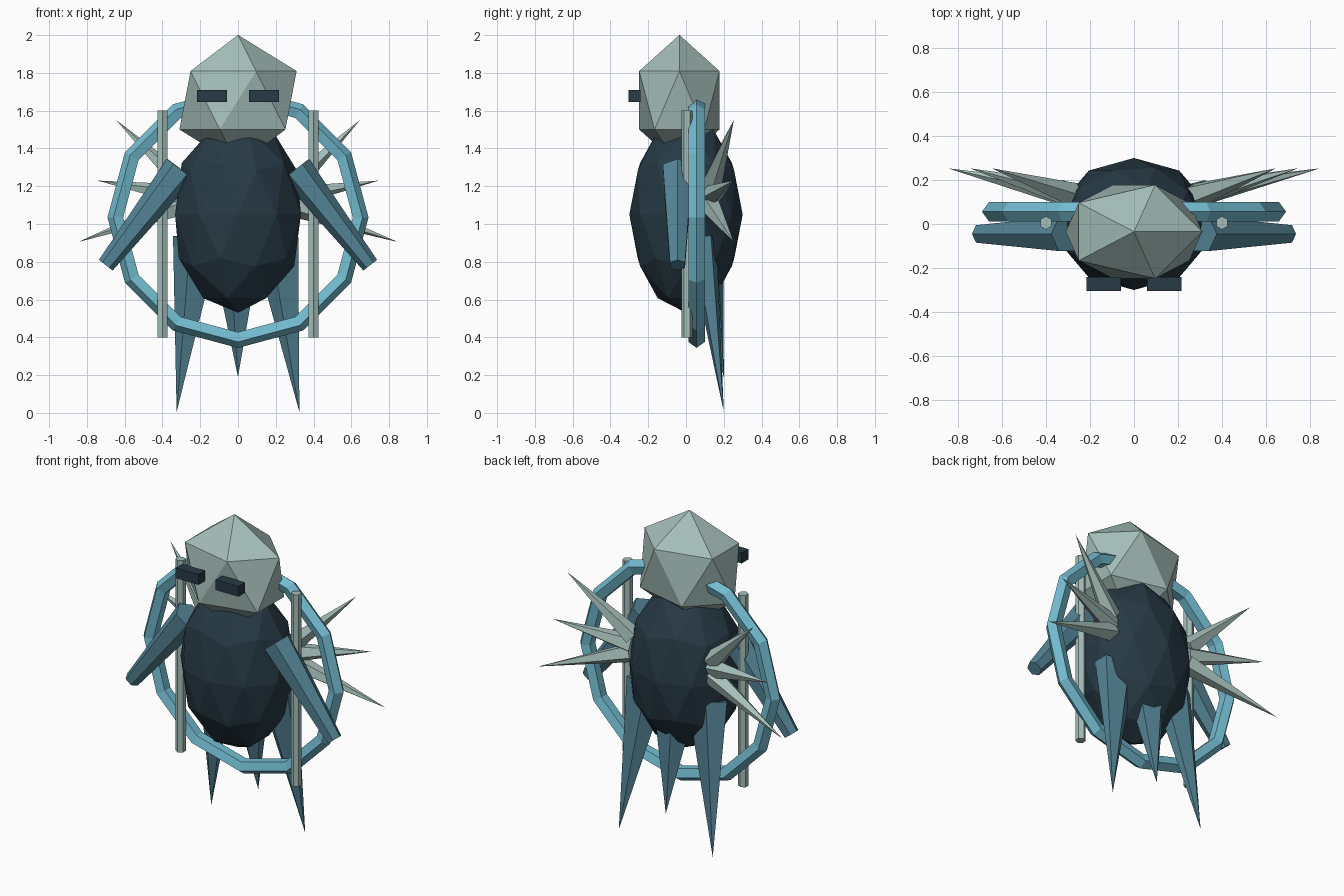
import bpy, bmesh, math
from mathutils import Vector, Matrix

if "Cube" in bpy.data.objects:
    bpy.data.objects.remove(bpy.data.objects["Cube"])


def material(name, rgb):
    m = bpy.data.materials.new(name)
    m.diffuse_color = (*rgb, 1)
    m.use_nodes = True
    m.node_tree.nodes["Principled BSDF"].inputs["Base Color"].default_value = m.diffuse_color
    return m


DARK = material("dark_navy", (0.02, 0.042, 0.06))
BONE = material("pale_bone", (0.38, 0.52, 0.49))
SLATE = material("slate_blue", (0.09, 0.235, 0.31))
SKY = material("sky_blue", (0.17, 0.50, 0.63))


def finish(name, bm, mat):
    bmesh.ops.recalc_face_normals(bm, faces=bm.faces)
    me = bpy.data.meshes.new(name)
    bm.to_mesh(me)
    bm.free()
    me.materials.append(mat)
    ob = bpy.data.objects.new(name, me)
    bpy.context.collection.objects.link(ob)
    return ob


def ico(name, center, radii, subdivisions, mat):
    bm = bmesh.new()
    bmesh.ops.create_icosphere(
        bm, subdivisions=subdivisions, radius=1,
        matrix=Matrix.Translation(center) @ Matrix.Diagonal((*radii, 1)))
    return finish(name, bm, mat)


def taper(name, start, end, r0, r1, sides, mat, flat=1.0):
    """Cone or prism between two points; flat squeezes its depth in y."""
    a, b = Vector(start), Vector(end)
    w = (b - a).normalized()
    u = Vector((0, 1, 0)).cross(w).normalized()
    v = w.cross(u)
    bm = bmesh.new()

    def ring(c, r):
        return [bm.verts.new(c + r * (math.cos(t) * u + flat * math.sin(t) * v))
                for t in (2 * math.pi * i / sides for i in range(sides))]

    low = ring(a, r0)
    bm.faces.new(low)
    if r1 > 0:
        top = ring(b, r1)
        bm.faces.new(top)
    else:
        top = [bm.verts.new(b)] * sides
    for i in range(sides):
        j = (i + 1) % sides
        quad = [low[i], low[j], top[j]]
        if r1 > 0:
            quad.append(top[i])
        bm.faces.new(quad)
    return finish(name, bm, mat)


# Faceted body and head
ico("body", (0, 0, 1.05), (0.35, 0.30, 0.52), 2, DARK)
ico("head", (0, -0.035, 1.655), (0.347, 0.25, 0.346), 1, BONE)

# Ring standing behind the body
bm = bmesh.new()
MAJOR, MINOR = 12, 5
loops = []
for i in range(MAJOR):
    a = 2 * math.pi * i / MAJOR
    loop = []
    for k in range(MINOR):
        b = 2 * math.pi * k / MINOR
        r = 0.645 + 0.046 * math.cos(b)
        loop.append(bm.verts.new((r * math.cos(a), 0.056 + 0.046 * math.sin(b),
                                  1.035 + r * math.sin(a))))
    loops.append(loop)
for i in range(MAJOR):
    p, q = loops[i], loops[(i + 1) % MAJOR]
    for k in range(MINOR):
        m = (k + 1) % MINOR
        bm.faces.new((p[k], p[m], q[m], q[k]))
finish("ring", bm, SKY)

# Parts paired left and right
for side, s in (("left", -1), ("right", 1)):
    # Block eye
    bm = bmesh.new()
    bmesh.ops.create_cube(bm, size=1, matrix=Matrix.Translation(
        (s * 0.138, -0.273, 1.678)) @ Matrix.Diagonal((0.158, 0.065, 0.065, 1)))
    finish(f"eye_{side}", bm, DARK)
    # Vertical rod
    bm = bmesh.new()
    bmesh.ops.create_cone(
        bm, cap_ends=True, segments=6, radius1=0.03, radius2=0.03, depth=1.2,
        matrix=Matrix.Translation((s * 0.4, 0.005, 1.0)) @ Matrix.Rotation(math.pi / 6, 4, 'Z')
        @ Matrix.Rotation(math.pi / 6, 4, 'Z').inverted())
    finish(f"rod_{side}", bm, BONE)
    # Tapered arm
    taper(f"arm_{side}", (s * 0.305, -0.045, 1.29), (s * 0.70, -0.045, 0.782),
          0.09, 0.046, 6, SLATE)
    # Long tail spike
    taper(f"tail_spike_{side}", (s * 0.21, 0.085, 0.92), (s * 0.325, 0.2, 0.005),
          0.135, 0, 5, SLATE, 0.6)
    # Fan of three back quills
    for n, (x, z, zb) in enumerate(((0.645, 1.55, 1.2), (0.745, 1.23, 1.15),
                                    (0.845, 0.905, 1.1))):
        taper(f"quill_{side}_{n + 1}", (s * 0.28, 0.13, zb), (s * x, 0.253, z),
              0.06, 0, 5, BONE)

# Short middle tail spike
taper("tail_spike_middle", (0, 0.12, 0.76), (0, 0.2, 0.19), 0.12, 0, 5, SLATE, 0.7)
